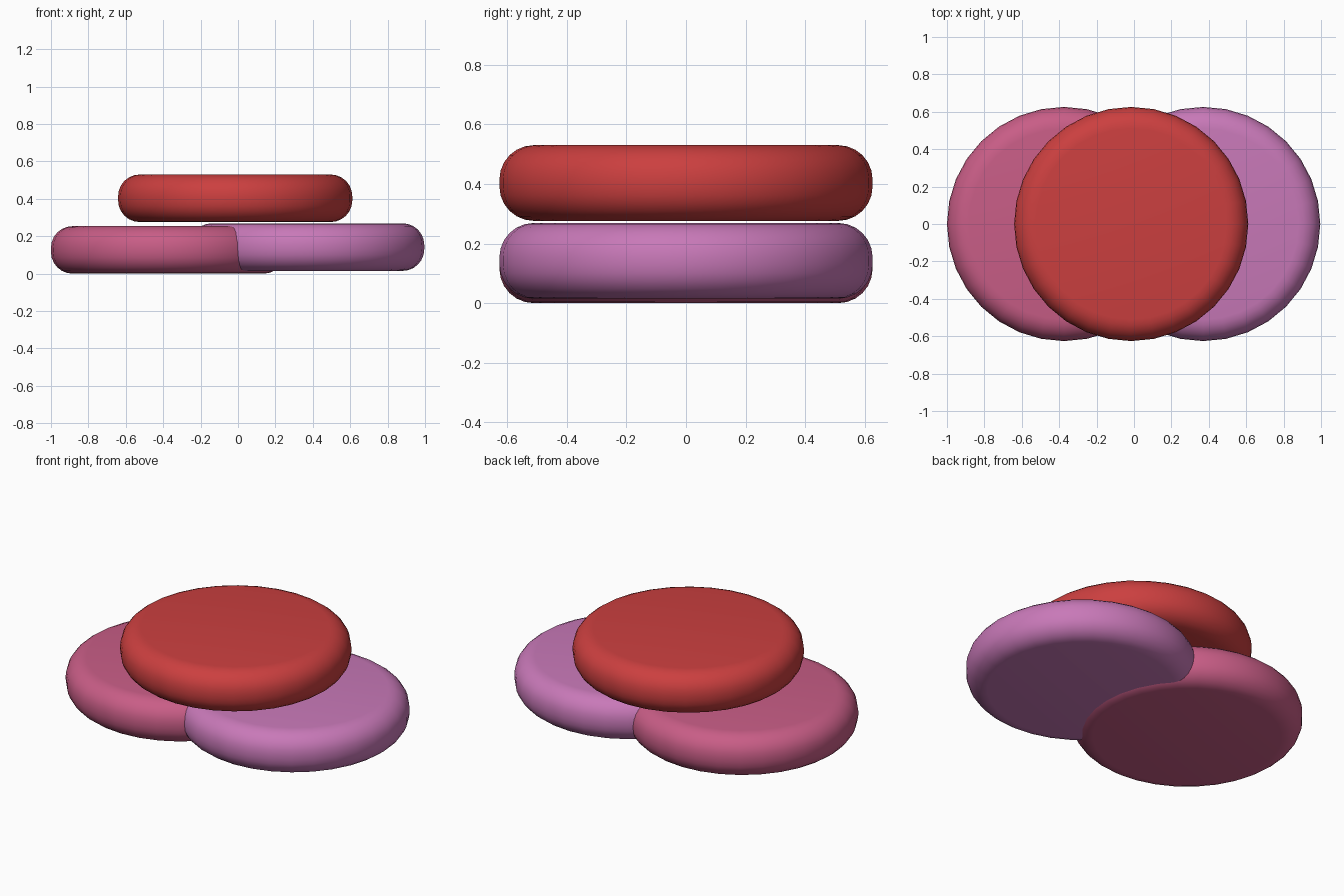
import bpy

if "Cube" in bpy.data.objects:
    bpy.data.objects.remove(bpy.data.objects["Cube"])

RADIUS, HEIGHT, ROUND = 0.626, 0.254, 0.115


def pebble(name, x, bottom, colour):
    """Flat disc with a softly rounded rim."""
    bpy.ops.mesh.primitive_cylinder_add(
        vertices=32, radius=RADIUS, depth=HEIGHT,
        location=(x, 0, bottom + HEIGHT / 2))
    ob = bpy.context.object
    ob.name = name
    bevel = ob.modifiers.new("rounded_rim", "BEVEL")
    bevel.width = ROUND
    bevel.segments = 6
    bevel.limit_method = "ANGLE"
    bevel.angle_limit = 0.8
    bpy.ops.object.modifier_apply(modifier=bevel.name)
    bpy.ops.object.shade_smooth()
    mat = bpy.data.materials.new(name + "_colour")
    mat.diffuse_color = (*colour, 1)
    mat.use_nodes = True
    mat.node_tree.nodes["Principled BSDF"].inputs["Base Color"].default_value = mat.diffuse_color
    ob.data.materials.append(mat)
    return ob


# Two overlapping lower discs, one disc resting on top
pebble("left_disc", -0.374, 0.0, (0.58, 0.11, 0.24))
pebble("right_disc", 0.370, 0.015, (0.58, 0.19, 0.48))
pebble("top_disc", -0.015, 0.276, (0.60, 0.05, 0.05))
